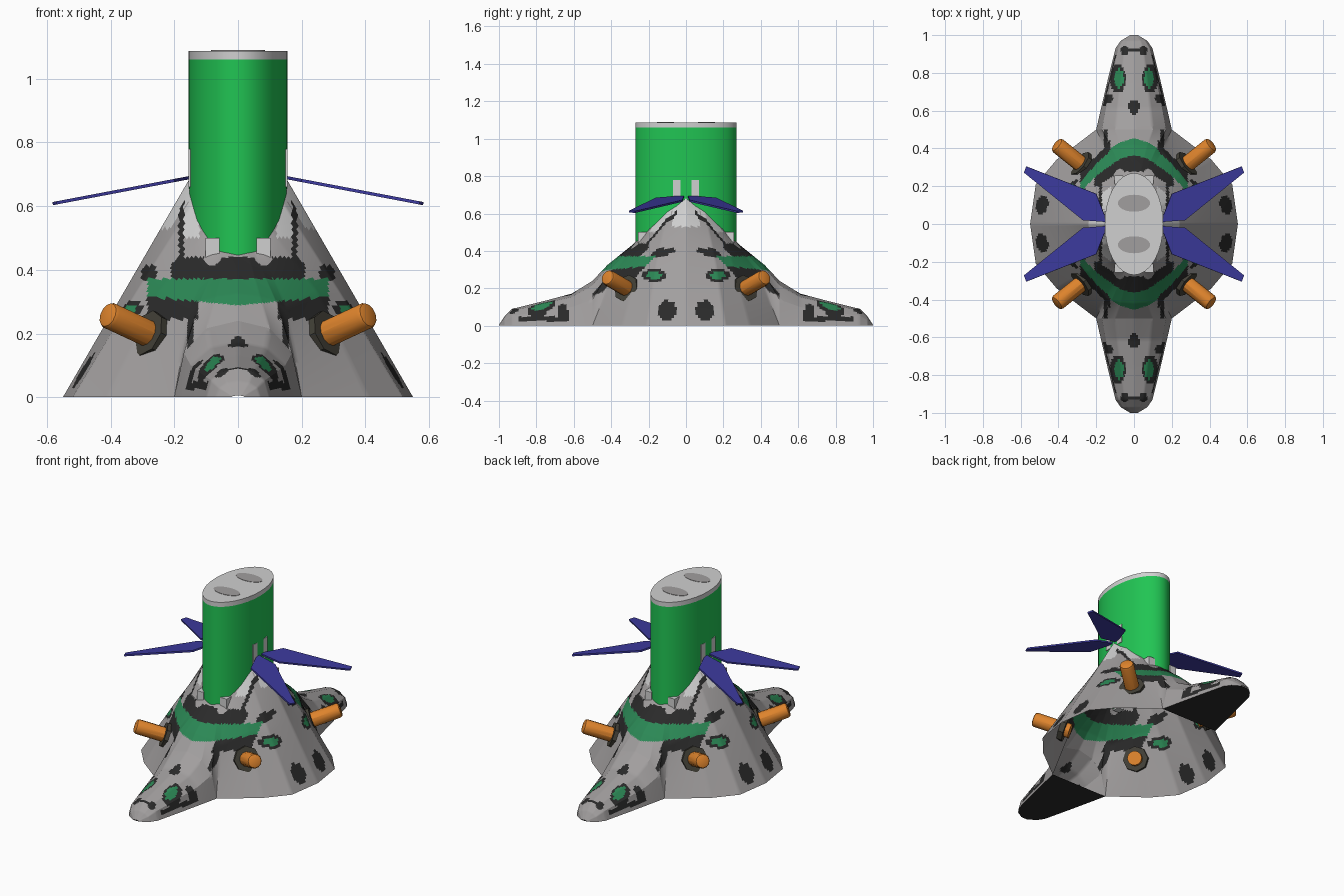
import bpy, bmesh, math
from mathutils import Vector

if "Cube" in bpy.data.objects:
    bpy.data.objects.remove(bpy.data.objects["Cube"])


def mat(name, r, g, b):
    m = bpy.data.materials.new(name)
    m.diffuse_color = [(c / 255) ** 2.2 for c in (r, g, b)] + [1]
    m.use_nodes = True
    m.node_tree.nodes["Principled BSDF"].inputs["Base Color"].default_value = m.diffuse_color
    return m


GREY, DARK, LIGHT = mat("grey", 160, 157, 157), mat("dark", 46, 46, 46), mat("light grey", 207, 207, 207)
GREEN, BAND = mat("bright green", 38, 195, 84), mat("dull green", 47, 135, 86)
ORANGE, BLUE, OLIVE = mat("orange", 220, 130, 48), mat("blue", 62, 60, 155), mat("olive dark", 68, 66, 58)
PAINT = [GREY, DARK, LIGHT, BAND]


def finish(name, bm, mats, mirror=True, smooth=True):
    me = bpy.data.meshes.new(name)
    bm.to_mesh(me)
    bm.free()
    for m in mats:
        me.materials.append(m)
    ob = bpy.data.objects.new(name, me)
    bpy.context.collection.objects.link(ob)
    if smooth:
        bpy.ops.object.select_all(action='DESELECT')
        ob.select_set(True)
        bpy.context.view_layer.objects.active = ob
        bpy.ops.object.shade_smooth_by_angle(angle=math.radians(30))
    if mirror:
        md = ob.modifiers.new("mirror", 'MIRROR')
        md.use_axis = (True, True, False)
    return ob


def refine(pts, n):
    out = []
    for a, b in zip(pts, pts[1:]):
        out += [a.lerp(b, i / n) for i in range(n)]
    return out + [pts[-1]]


def sheet(name, cols, nc, nr, rule):
    """Fine grid through a few key columns, painted by a rule on face centres."""
    cols = [refine([Vector(p) for p in c], nr) for c in cols]
    rows = [refine(list(r), nc) for r in zip(*cols)]
    bm = bmesh.new()
    v = [[bm.verts.new(p) for p in r] for r in rows]
    for r in range(len(v) - 1):
        for c in range(len(v[0]) - 1):
            f = bm.faces.new((v[r][c], v[r][c + 1], v[r + 1][c + 1], v[r + 1][c]))
            f.material_index = rule(*f.calc_center_median())
    return finish(name, bm, PAINT)


def spot(a, b, ca, cb, ra, rb):
    return ((a - ca) / ra) ** 2 + ((b - cb) / rb) ** 2 < 1


def body_paint(x, y, z):
    if y > .16 and x < .285 and abs(z - .33 - .05 * x) < .042 - .05 * x:
        return 3                                   # green belt
    if x > .2 and spot(y, z, .17, .27, .045, .018):
        return 3
    if x > .2 and spot(y, z, .17, .27, .065, .032):
        return 1
    if x > .3 and spot(y, z, .1, .08, .05, .055):
        return 1                                   # flank spots
    if spot(x, z, .28, .39, .025, .025):
        return 1
    if y > .2 and x < .21 and .35 < z < .44 and not spot(x, z, .08, .45, .03, .035):
        return 1                                   # dark above belt
    if y > .2 and .125 < x < .285 and .245 < z < .34:
        return 1                                   # dark below belt
    if .14 < x < .16 and y > .35 and z > .12:
        return 1
    if y > .05 and .4 < z < .64 and abs(x - .178) < .008:
        return 1
    if (y < .075 and z > .53) or (x > .12 and y > .08 and z > .5 and x < .17):
        return 2                                   # pale shoulder panel
    return 0


def snout_paint(x, y, z):
    if spot(x, y, .08, .77, .026, .05):
        return 3
    if spot(x, y, .085, .77, .042, .075):
        return 1
    if spot(x, y, 0, .62, .028, .04) or spot(x, y, .05, .92, .022, .022):
        return 1
    if x < .05 and abs(y - .92) < .01:
        return 1
    if .62 < y < .9 and .025 < z < .048:
        return 1
    if spot(y, z, .66, .07, .03, .05):
        return 1
    return 0


# main hull: open-bottomed shell (one quarter, mirrored)
sheet("hull", [
    [(.55, 0, 0), (.35, 0, .345), (.15, 0, .69)],
    [(.52, .21, 0), (.32, .16, .33), (.135, .1, .62)],
    [(.41, .34, 0), (.25, .25, .33), (.1, .19, .53)],
    [(.2, .5, 0), (.15, .39, .28), (.07, .24, .47)],
    [(.17, .5, .14), (.12, .405, .30), (.05, .25, .46)],
    [(.1, .5, .216), (.07, .415, .315), (.03, .262, .455)],
    [(0, .5, .24), (0, .42, .325), (0, .265, .45)]], 16, 24, body_paint)

# front and rear snouts with flat dark undersides
SECT = [(1, .02, .005), (.97, .07, .05), (.93, .098, .09), (.76, .14, .132),
        (.61, .175, .172), (.5, .2, .24)]
ARCH = [(1, 0), (.85, .583), (.5, .9), (0, 1)]
sheet("snout", [[(a * w, y, b * h) for y, w, h in SECT] for a, b in ARCH], 8, 10, snout_paint)
sheet("snout_underside", [[(a * w, y, 0) for y, w, h in reversed(SECT)] for a in (1, 0)],
      1, 1, lambda x, y, z: 1)


def ellipse_tube(name, rx, ry, cy, levels, mats, n=32):
    bm = bmesh.new()
    rings = [[bm.verts.new((rx * math.cos(2 * math.pi * i / n), cy + ry * math.sin(2 * math.pi * i / n), z))
              for i in range(n)] for z in levels]
    for k in range(len(levels) - 1):
        for i in range(n):
            j = (i + 1) % n
            f = bm.faces.new((rings[k][i], rings[k][j], rings[k + 1][j], rings[k + 1][i]))
            f.material_index = min(k, len(mats) - 1)
    bm.faces.new(rings[-1]).material_index = len(mats) - 1
    bm.faces.new(rings[0][::-1])
    return finish(name, bm, mats, mirror=False)


# tower with pale rim and cap
ellipse_tube("tower", .155, .27, 0, [.43, 1.06, 1.088], [GREEN, LIGHT])
for cy in (-.11, .11):
    ellipse_tube("cap_patch", .085, .045, cy, [1.086, 1.09], [GREY])


def box(name, centre, size, m):
    bm = bmesh.new()
    bmesh.ops.create_cube(bm, size=1)
    for v in bm.verts:
        v.co = Vector(centre) + Vector([a * b for a, b in zip(v.co, size)])
    return finish(name, bm, [m], smooth=False)


# pale clips holding the tower
box("front_clip", (.08, .235, .46), (.045, .045, .08), LIGHT)
box("side_clip", (.14, .05, .72), (.03, .04, .12), LIGHT)


def rod(name, start, end, radius, sides, m, bevel=0):
    a, b = Vector(start), Vector(end)
    bm = bmesh.new()
    bmesh.ops.create_cone(bm, cap_ends=True, segments=sides, radius1=radius, radius2=radius,
                          depth=(b - a).length)
    if bevel:
        rim = [e for e in bm.edges if all(v.co.z > 0 for v in e.verts)]
        bmesh.ops.bevel(bm, geom=rim, offset=bevel, segments=2, profile=.5, affect='EDGES')
    bm.transform((b - a).to_track_quat('Z', 'Y').to_matrix().to_4x4())
    bmesh.ops.translate(bm, verts=bm.verts, vec=(a + b) / 2)
    return finish(name, bm, [m])


# four thrusters in octagonal sockets
rod("thruster", (.245, .288, .182), (.412, .422, .26), .043, 12, ORANGE, .015)
rod("thruster_socket", (.265, .304, .191), (.288, .322, .202), .075, 8, OLIVE)

# four thin blades
bm = bmesh.new()
outline = [(.14, .01), (.27, .02), (.582, .272), (.57, .305), (.2, .16), (.165, .07)]
bm.faces.new([bm.verts.new((x, y, .692 - .19 * (x - .14))) for x, y in outline])
blade = finish("blade", bm, [BLUE], smooth=False)
sol = blade.modifiers.new("thickness", 'SOLIDIFY')
sol.thickness, sol.offset = .01, 0
